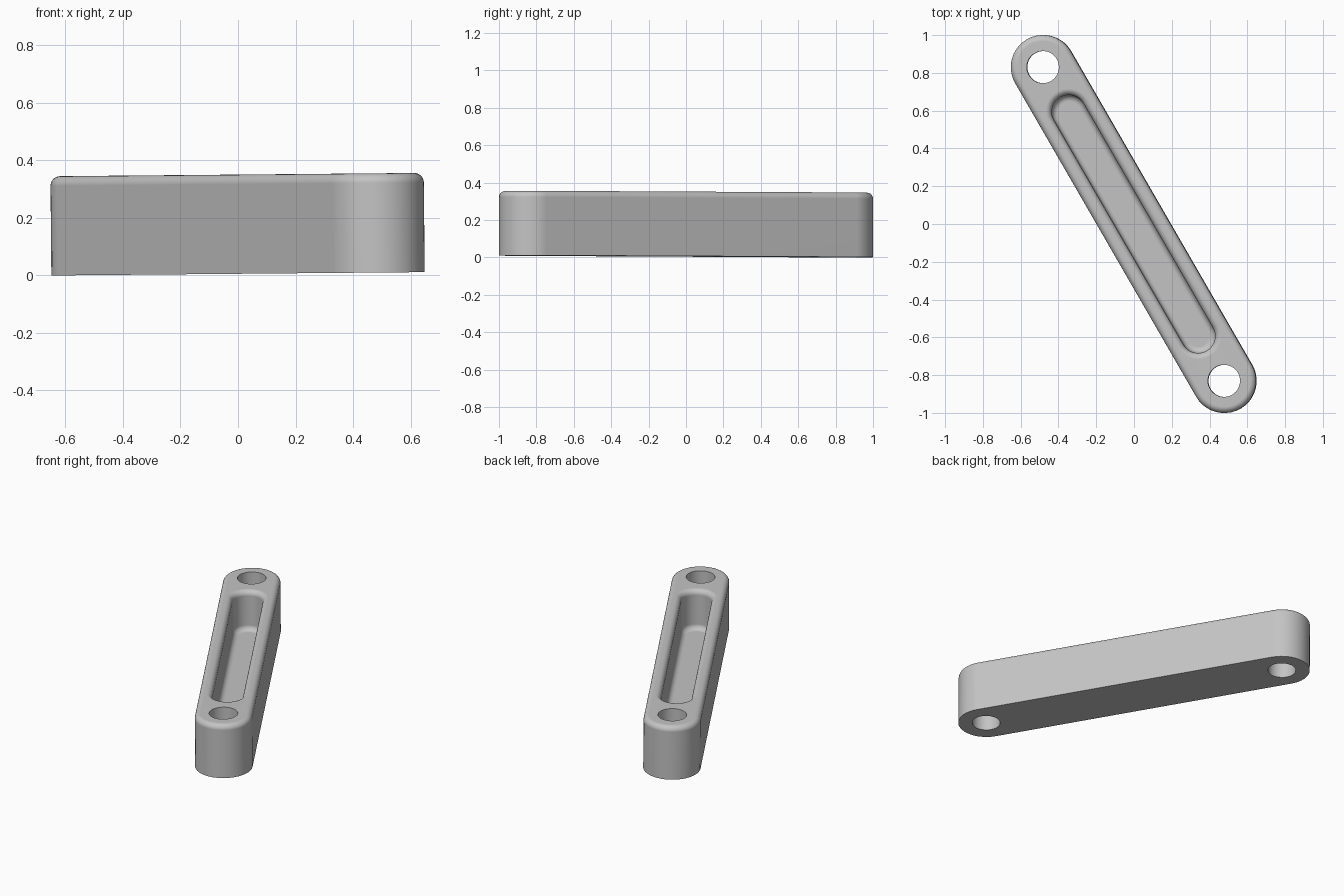
import bpy
import bmesh
from math import sin, cos, pi, radians
from mathutils import Matrix

cube = bpy.data.objects.get("Cube")
if cube:
    bpy.data.objects.remove(cube, do_unlink=True)

HEIGHT, FLOOR = 0.345, 0.09      # bar height, slot floor height
HOLE_Y, SLOT_Y = 0.959, 0.685    # half spacing of holes and of slot ends
OUTER_R, SLOT_R, HOLE_R = 0.17, 0.09, 0.085
FILLET = 0.033
STEPS, ARC = 6, 20

grey = bpy.data.materials.new("Satin grey")
grey.use_nodes = True
grey.diffuse_color = (0.55, 0.55, 0.55, 1)
grey.node_tree.nodes["Principled BSDF"].inputs["Base Color"].default_value = (0.55, 0.55, 0.55, 1)


def stadium(bm, half, r, z):
    """Closed ring of vertices with two round ends along y."""
    ring = []
    for end in (0, 1):
        for i in range(ARC + 1):
            a = pi * (end + i / ARC)
            y = half if end == 0 else -half
            ring.append(bm.verts.new((r * cos(a), y + r * sin(a), z)))
    return ring


def quarter(r_centre, z_centre, start, end):
    """Section points of a quarter-round fillet, angles in degrees."""
    angles = [radians(start + (end - start) * i / STEPS) for i in range(STEPS + 1)]
    return [(r_centre + FILLET * cos(a), z_centre + FILLET * sin(a)) for a in angles]


# Section of the bar: outer wall, rounded top edge, rounded slot rim, slot wall, floor
outer = [(OUTER_R, 0)] + quarter(OUTER_R - FILLET, HEIGHT - FILLET, 0, 90)
slot = (quarter(SLOT_R + FILLET, HEIGHT - FILLET, 90, 180)
        + quarter(SLOT_R - FILLET, FLOOR + FILLET, 0, -90))

bm = bmesh.new()
rings = [stadium(bm, HOLE_Y, r, z) for r, z in outer]
rings += [stadium(bm, SLOT_Y, r, z) for r, z in slot]
for low, high in zip(rings, rings[1:]):
    n = len(low)
    for i in range(n):
        j = (i + 1) % n
        bm.faces.new((low[i], low[j], high[j], high[i]))
bm.faces.new(rings[0][::-1])
bm.faces.new(rings[-1])
bmesh.ops.recalc_face_normals(bm, faces=bm.faces)
mesh = bpy.data.meshes.new("link_bar")
bm.to_mesh(mesh)
bm.free()
bar = bpy.data.objects.new("link_bar", mesh)
bpy.context.collection.objects.link(bar)
mesh.materials.append(grey)

# Through holes at both ends
for side in (1, -1):
    bpy.ops.mesh.primitive_cylinder_add(vertices=40, radius=HOLE_R, depth=1,
                                        location=(0, side * HOLE_Y, 0.2))
    cutter = bpy.context.object
    cutter.name = "hole_cutter"
    cutter.hide_render = True
    cutter.data.materials.append(grey)
    cut = bar.modifiers.new("hole", 'BOOLEAN')
    cut.operation = 'DIFFERENCE'
    cut.solver = 'EXACT'
    cut.object = cutter
    bpy.context.view_layer.objects.active = bar
    bpy.ops.object.modifier_apply(modifier=cut.name)
    bpy.data.objects.remove(cutter, do_unlink=True)

# Turn the bar in plan, with a very slight lean, and rest it on the ground
bar.data.transform(Matrix.Rotation(-0.009, 4, 'Y') @ Matrix.Rotation(radians(30), 4, 'Z'))
lowest = min(v.co.z for v in bar.data.vertices)
bar.data.transform(Matrix.Translation((0, 0, -lowest)))

# Smooth rounds, crisp edges, flat planes
bpy.ops.object.select_all(action='DESELECT')
bar.select_set(True)
bpy.context.view_layer.objects.active = bar
bpy.ops.object.shade_smooth_by_angle(angle=radians(35))
weighted = bar.modifiers.new("even_shading", 'WEIGHTED_NORMAL')
weighted.keep_sharp = True
